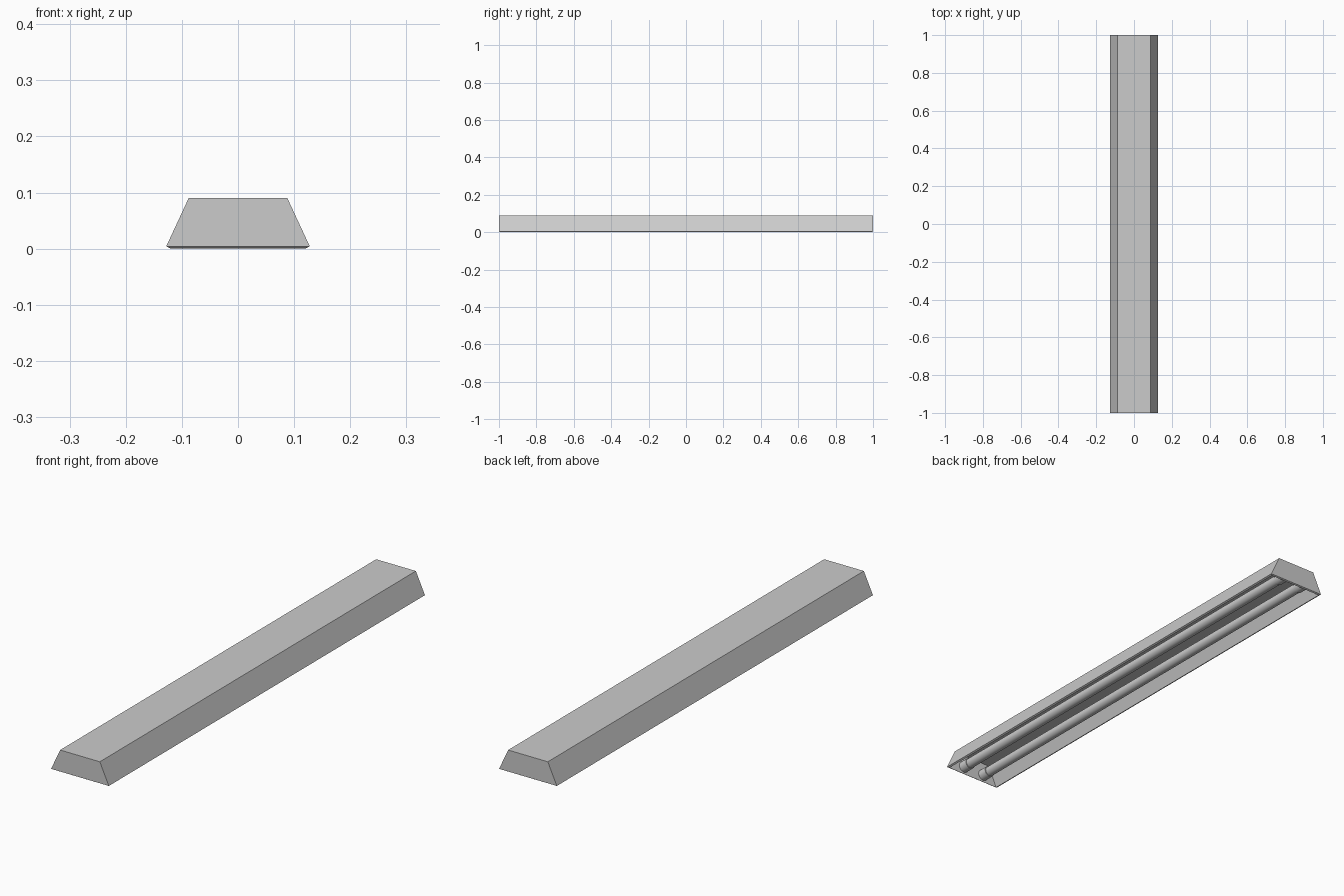
import bpy, bmesh, math

if "Cube" in bpy.data.objects:
    bpy.data.objects.remove(bpy.data.objects["Cube"])

def finish(bm, name):
    bmesh.ops.recalc_face_normals(bm, faces=bm.faces)
    me = bpy.data.meshes.new(name)
    bm.to_mesh(me)
    bm.free()
    ob = bpy.data.objects.new(name, me)
    bpy.context.collection.objects.link(ob)
    return ob

def cylinder(name, r, length, x, y, z, sides=24):
    bpy.ops.mesh.primitive_cylinder_add(vertices=sides, radius=r, depth=length,
        location=(x, y, z), rotation=(math.pi / 2, 0, 0))
    ob = bpy.context.object
    ob.name = name
    bpy.ops.object.shade_smooth_by_angle(angle=math.radians(40))
    return ob

# open-bottomed trapezoid housing, thickened inward
bm = bmesh.new()
section = [(-0.128, 0.004), (-0.088, 0.09), (0.088, 0.09), (0.128, 0.004)]
front, back = [[bm.verts.new((x, y, z)) for x, z in section] for y in (-1, 1)]
for i in range(3):
    bm.faces.new((front[i], front[i + 1], back[i + 1], back[i]))
bm.faces.new(front)
bm.faces.new(back)
bmesh.ops.recalc_face_normals(bm, faces=bm.faces)
if sum(f.normal.z for f in bm.faces) < 0:
    bmesh.ops.reverse_faces(bm, faces=bm.faces)
me = bpy.data.meshes.new("housing")
bm.to_mesh(me)
bm.free()
housing = bpy.data.objects.new("housing", me)
bpy.context.collection.objects.link(housing)
shell = housing.modifiers.new("thickness", 'SOLIDIFY')
shell.thickness = 0.01
shell.offset = -1
shell.use_even_offset = False

# twin lamps with end sockets
for side, x in (("left", -0.05), ("right", 0.05)):
    cylinder(side + "_tube", 0.02, 1.92, x, 0, 0.028)
    for end, s in (("front", -1), ("back", 1)):
        cylinder(f"{side}_{end}_socket", 0.023, 0.04, x, s * 0.97, 0.028)
